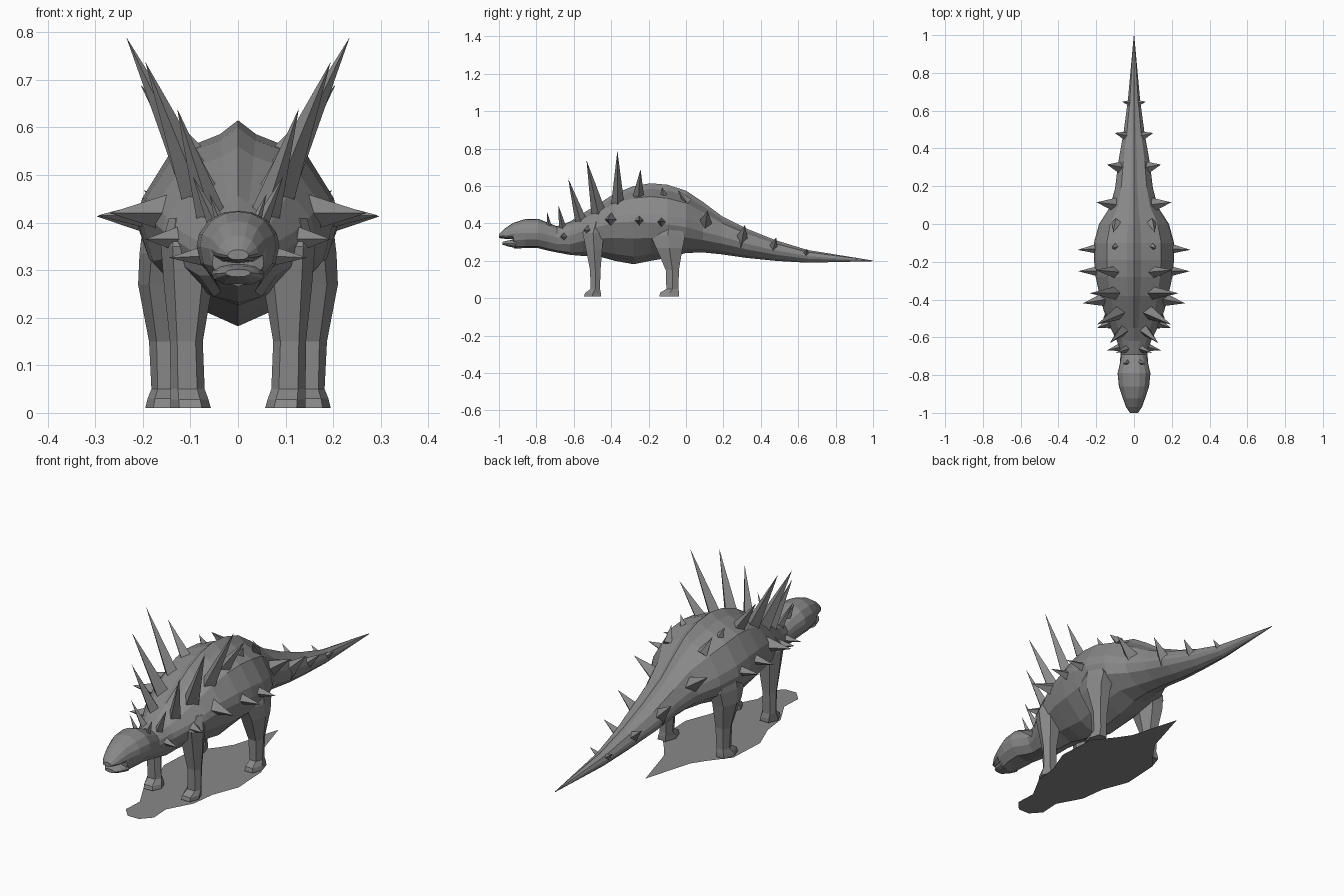
import bpy, bmesh, math
from mathutils import Vector

hide = bpy.data.materials.new("grey_hide")
hide.diffuse_color = (0.25, 0.25, 0.25, 1)


def finish(bm, name):
    bmesh.ops.remove_doubles(bm, verts=bm.verts, dist=0.0005)
    bmesh.ops.recalc_face_normals(bm, faces=bm.faces)
    mesh = bpy.data.meshes.new(name)
    bm.to_mesh(mesh)
    bm.free()
    mesh.materials.append(hide)
    obj = bpy.data.objects.new(name, mesh)
    bpy.context.collection.objects.link(obj)
    return obj


def loft(rings, name):
    """Skin a list of equal-length point rings and cap both ends."""
    bm = bmesh.new()
    loops = [[bm.verts.new(p) for p in ring] for ring in rings]
    n = len(loops[0])
    for a, b in zip(loops, loops[1:]):
        for i in range(n):
            j = (i + 1) % n
            bm.faces.new((a[i], a[j], b[j], b[i]))
    bm.faces.new(loops[0])
    bm.faces.new(loops[-1])
    return finish(bm, name)


# Half cross-sections, top to bottom
TRUNK = [(0, 1), (.18, .86), (.68, .66), (.95, .22), (1, 0), (.88, -.4), (.45, -.82), (0, -1)]
HEAD = [(0, 1), (.35, .95), (.7, .74), (.94, .35), (1, 0), (.9, -.45), (.55, -.88), (0, -1)]


def section(y, top, bottom, half, wide, profile):
    pts = [(half * u, y, wide + v * ((top - wide) if v > 0 else (wide - bottom))) for u, v in profile]
    return pts + [(-x, yy, z) for x, yy, z in reversed(pts[1:-1])]


# Head, trunk and tail: y, top, bottom, half width, height of widest point
body = [
    (-1.0, .343, .322, .022, .33), (-.97, .372, .318, .042, .335),
    (-.925, .402, .315, .058, .345), (-.92, .404, .266, .060, .345),
    (-.86, .423, .268, .080, .35), (-.79, .425, .268, .087, .35),
    (-.74, .405, .255, .075, .34), (-.69, .385, .245, .066, .325),
    (-.62, .41, .232, .090, .335), (-.55, .455, .226, .125, .36),
    (-.46, .51, .222, .160, .385), (-.38, .56, .2, .182, .405),
    (-.28, .60, .182, .203, .41), (-.19, .615, .2, .212, .405),
    (-.1, .607, .215, .212, .395), (0, .575, .242, .185, .38),
    (.09, .515, .245, .127, .355), (.19, .44, .235, .1, .33),
    (.33, .37, .215, .083, .29), (.48, .31, .2, .056, .255),
    (.65, .258, .19, .033, .225), (1.0, .202, .198, .001, .2),
]
loft([section(*r, HEAD if r[0] < -.6 else TRUNK) for r in body], "body")

# Lower jaw
loft([section(y, t, b, w, (t + b) / 2, HEAD) for y, t, b, w in (
    (-.98, .302, .286, .026), (-.95, .309, .277, .045), (-.91, .314, .268, .056))], "lower_jaw")


def leg(rows, name):
    """Rows: z, front y, back y, inner x, outer x; chamfered into six sides."""
    for side, label in ((1, "right"), (-1, "left")):
        rings = []
        for z, y0, y1, x0, x1 in rows:
            ym, xm = (y0 + y1) / 2, (x0 + x1) / 2
            dx = (x1 - x0) * .22
            rings.append([(side * x, y, z) for x, y in (
                (x0 + dx, y0), (x1 - dx, y0), (x1, ym), (x1 - dx, y1), (x0 + dx, y1), (x0, ym))])
        loft(rings, f"{label}_{name}")


leg([(.01, -.545, -.455, .057, .142), (.028, -.54, -.455, .062, .142), (.05, -.51, -.46, .07, .142),
     (.15, -.513, -.457, .074, .143), (.26, -.535, -.448, .055, .155),
     (.35, -.553, -.44, .05, .162), (.41, -.5, -.46, .08, .145)], "front_leg")
leg([(.01, -.143, -.037, .118, .195), (.03, -.138, -.037, .12, .190), (.05, -.105, -.04, .122, .182),
     (.15, -.108, -.038, .115, .187), (.27, -.16, -.018, .105, .21),
     (.335, -.19, -.004, .09, .207), (.41, -.13, -.05, .11, .198)], "hind_leg")

# Spikes: base point, tip point, base radius
SPIKES = {
    "tail_spike": [((.02, .64, .235), (.062, .647, .265), .022),
                   ((.04, .465, .272), (.102, .482, .325), .03),
                   ((.06, .295, .31), (.143, .315, .392), .042),
                   ((.088, .1, .395), (.198, .115, .468), .046)],
    "hip_stud": [((.095, .0, .525), (.11, -.045, .578), .026),
                 ((.1, -.12, .555), (.118, -.128, .595), .022)],
    "back_spike": [((.1, -.255, .54), (.205, -.243, .69), .034),
                   ((.1, -.365, .51), (.235, -.367, .79), .036),
                   ((.085, -.47, .47), (.195, -.532, .738), .04),
                   ((.06, -.565, .425), (.128, -.63, .64), .032)],
    "neck_spike": [((.04, -.66, .38), (.095, -.682, .497), .022),
                   ((.035, -.733, .395), (.06, -.742, .46), .015)],
    "flank_spike": [((.185, -.13, .405), (.298, -.137, .413), .033),
                    ((.18, -.25, .415), (.295, -.25, .415), .034),
                    ((.16, -.4, .42), (.27, -.42, .42), .04),
                    ((.115, -.52, .365), (.195, -.55, .365), .036),
                    ((.065, -.65, .33), (.145, -.67, .326), .027)],
}
for name, rows in SPIKES.items():
    bm = bmesh.new()
    for base, tip, r in rows:
        for s in (1, -1):
            a, b = (Vector((s * p[0], p[1], p[2])) for p in (base, tip))
            axis = (b - a).normalized()
            a -= axis * .015
            u = axis.cross(Vector((0, 1, 0))).normalized()
            v = axis.cross(u)
            ring = [bm.verts.new(a + r * (u * math.cos(t) + v * math.sin(t)))
                    for t in (0, math.pi / 2, math.pi, 1.5 * math.pi)]
            top = bm.verts.new(b)
            for i in range(4):
                bm.faces.new((ring[i], ring[(i + 1) % 4], top))
            bm.faces.new(ring[::-1])
    finish(bm, name)

# Flat ground patch beneath the animal
half = [(.03, -.8), (.075, -.75), (.07, -.65), (.135, -.53), (.15, -.41), (.2, -.28),
        (.19, -.09), (.11, .01), (.07, .07)]
bm = bmesh.new()
outline = half + [(0, .31)] + [(-x, y) for x, y in reversed(half)]
bm.faces.new([bm.verts.new((x, y, 0)) for x, y in outline])
finish(bm, "ground_patch")
